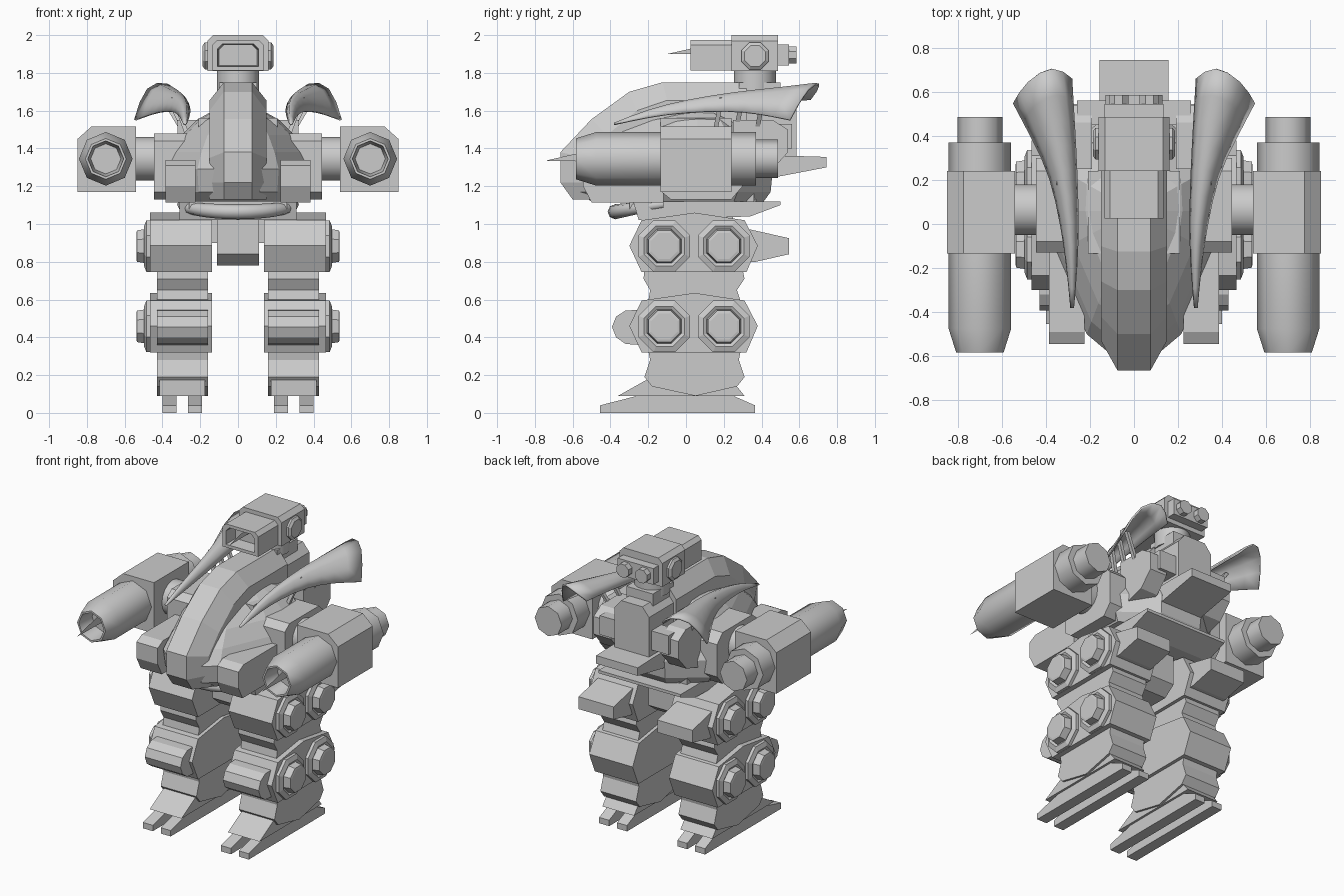
import bpy, bmesh, math
from mathutils import Vector

if "Cube" in bpy.data.objects:
    bpy.data.objects.remove(bpy.data.objects["Cube"])


def loft(name, rings, smooth=None, cap=True):
    bm = bmesh.new()
    vs = [[bm.verts.new(p) for p in r] for r in rings]
    n = len(rings[0])
    for a, b in zip(vs, vs[1:]):
        for i in range(n if cap else n - 1):
            j = (i + 1) % n
            bm.faces.new((a[i], a[j], b[j], b[i]))
    if cap:
        bm.faces.new(vs[0])
        bm.faces.new(vs[-1])
    bmesh.ops.recalc_face_normals(bm, faces=bm.faces)
    me = bpy.data.meshes.new(name)
    bm.to_mesh(me)
    bm.free()
    ob = bpy.data.objects.new(name, me)
    bpy.context.collection.objects.link(ob)
    if smooth:
        bpy.ops.object.select_all(action='DESELECT')
        ob.select_set(True)
        bpy.context.view_layer.objects.active = ob
        bpy.ops.object.shade_smooth_by_angle(angle=math.radians(smooth))
    return ob


def prism(name, yz, x0, x1):
    """Side profile extruded along x."""
    return loft(name, [[(x, y, z) for y, z in yz] for x in (x0, x1)])


def block(name, x0, x1, y0, y1, z0, z1):
    return prism(name, [(y0, z0), (y1, z0), (y1, z1), (y0, z1)], x0, x1)


def turned(name, axis, centre, steps, n=8, phase=0.0, smooth=None):
    """Rings of (position, radius) along an axis through centre."""
    rings = []
    for pos, r in steps:
        ring = []
        for i in range(n):
            t = 2 * math.pi * i / n + phase
            u, v = r * math.cos(t), r * math.sin(t)
            x, y, z = centre
            ring.append({'x': (pos, y + u, z + v), 'y': (x + u, pos, z + v),
                         'z': (x + u, y + v, pos)}[axis])
        rings.append(ring)
    return loft(name, rings, smooth)


def fin(name, pts):
    bm = bmesh.new()
    bm.faces.new([bm.verts.new(p) for p in pts])
    me = bpy.data.meshes.new(name)
    bm.to_mesh(me)
    bm.free()
    bpy.context.collection.objects.link(bpy.data.objects.new(name, me))


E = math.pi / 8

for s, side in ((-1, "left"), (1, "right")):
    def P(name, yz, a, b):
        return prism(f"{side}_{name}", yz, s * a, s * b)

    def B(name, a, b, *r):
        return block(f"{side}_{name}", s * a, s * b, *r)

    # foot: two long toe bars, wedge and shin
    for k, (a, b) in enumerate(((.19, .265), (.325, .40))):
        P(f"toe_{k}", [(-.455, 0), (.365, 0), (.365, .04), (.24, .095), (-.24, .095), (-.455, .04)], a, b)
    P("foot", [(-.36, .09), (.31, .09), (.27, .14), (.27, .18), (-.2, .18)], .175, .415)
    P("shin", [(-.2, .33), (.29, .33), (.28, .28), (.31, .19), (.27, .14), (.05, .09), (-.18, .14), (-.22, .19), (-.19, .28)], .16, .43)

    # knee and thigh housings with paired side discs
    for part, z in (("knee", .32), ("thigh", .745)):
        P(f"{part}_housing", [(-.235, z), (.32, z), (.38, z + .14), (.31, z + .275), (.045, z + .315),
                              (-.235, z + .275), (-.30, z + .14)], .137, .465)
        for k, y in enumerate((-.115, .20)):
            turned(f"{side}_{part}_disc_{k}", 'x', (0, y, z + .138),
                   [(s * .44, .148), (s * .485, .148), (s * .497, .115), (s * .488, .098),
                    (s * .535, .09), (s * .538, .075)], 8, E)
    P("thigh_link", [(-.2, .59), (.29, .59), (.27, .65), (.31, .71), (.30, .76), (-.22, .76), (-.225, .71), (-.19, .65)], .16, .43)
    P("knee_pad", [(-.25, .36), (-.32, .365), (-.37, .40), (-.392, .455), (-.37, .51), (-.32, .542), (-.25, .545)], .16, .43)
    P("thigh_rear_block", [(.30, .98), (.545, .925), (.545, .84), (.37, .80), (.30, .80)], .165, .43)
    P("hip_stub", [(-.05, .9), (.2, .9), (.2, 1.04), (-.05, 1.04)], .1, .16)

    # shoulder, cheek pod, axle
    P("cheek_pod", [(-.545, 1.20), (-.5, 1.115), (-.12, 1.115), (-.12, 1.34), (-.49, 1.34), (-.545, 1.31)], .225, .385)
    P("shoulder", [(-.13, 1.17), (-.08, 1.13), (.24, 1.13), (.30, 1.2), (.30, 1.42), (.24, 1.48), (-.08, 1.48), (-.13, 1.44)], .25, .445)
    B("collar", .06, .21, -.135, .24, 1.3, 1.56)
    turned(f"{side}_arm_axle", 'x', (0, .065, 1.345), [(s * .40, .115), (s * .56, .115)], 16, 0, 40)

    # gun arm
    box = [(.54, 1.17), (.85, 1.17), (.85, 1.45), (.775, 1.517), (.54, 1.517)]
    loft(f"{side}_gun_box", [[(s * x, y, z) for x, z in box] for y in (-.135, .24)])
    c = (s * .70, 0, 1.345)
    turned(f"{side}_gun_barrel", 'y', c, [(-.1, .142), (-.475, .142), (-.583, .108), (-.583, .095), (-.46, .08)], 8, 0, 50)
    turned(f"{side}_gun_rear", 'y', c, [(.2, .142), (.37, .142), (.37, .102), (.487, .102)], 8, 0, 50)
    fin(f"{side}_muzzle_fin", [(c[0], -.46, 1.40), (c[0], -.745, 1.335), (c[0], -.46, 1.33)])

    # curved shoulder blade, open sheet widening to the rear
    secs = [[(.278, -.38, 1.525), (.279, -.38, 1.53), (.282, -.38, 1.53), (.284, -.38, 1.525)],
            [(.262, -.2, 1.565), (.27, -.2, 1.61), (.292, -.2, 1.60), (.30, -.2, 1.565)],
            [(.255, 0, 1.60), (.272, 0, 1.66), (.31, 0, 1.65), (.325, -.02, 1.59)],
            [(.262, .24, 1.63), (.295, .26, 1.705), (.36, .25, 1.69), (.375, .22, 1.60)],
            [(.272, .44, 1.65), (.325, .48, 1.725), (.425, .43, 1.71), (.455, .38, 1.585)],
            [(.285, .66, 1.66), (.365, .73, 1.755), (.49, .65, 1.74), (.545, .55, 1.55)]]
    blade = loft(f"{side}_shoulder_blade", [[(s * x, y, z) for x, y, z in r] for r in secs], None, False)
    m = blade.modifiers.new("smooth", 'SUBSURF')
    m.levels = m.render_levels = 1
    m.boundary_smooth = 'PRESERVE_CORNERS'
    m = blade.modifiers.new("thick", 'SOLIDIFY')
    m.thickness = .012
    m.offset = 0
    for p in blade.data.polygons:
        p.use_smooth = True
    for k, y in enumerate((.14, .25, .36)):
        a, b = Vector((s * .25, y, 1.42)), Vector((s * (.34 + .03 * k), y + .05, 1.67))
        w = .012
        loft(f"{side}_blade_strut_{k}", [[p + Vector(d) for d in ((-w, -w, 0), (w, -w, 0), (w, w, 0), (-w, w, 0))] for p in (a, b)])

    # rear side pods
    P("rear_pod", [(.25, 1.22), (.45, 1.28), (.54, 1.38), (.54, 1.5), (.46, 1.55), (.25, 1.55)], .19, .32)
    B("rear_bracket", .08, .26, .45, .56, 1.40, 1.53)

    # head side disc and rear lens
    turned(f"{side}_head_disc", 'x', (0, .365, 1.89), [(s * .14, .078), (s * .175, .078), (s * .187, .06)], 8, E)
    turned(f"{side}_head_lens", 'y', (s * .07, 0, 1.895), [(.5, .048), (.585, .048)], 8, E)

# pelvis and waist
prism("pelvis_block", [(-.12, 1.08), (-.12, .84), (-.05, .78), (.17, .78), (.25, .84), (.25, 1.08)], -.11, .11)
prism("waist_plate", [(-.28, 1.12), (-.25, 1.02), (.34, 1.04), (.50, 1.10), (.50, 1.12)], -.31, .31)
block("waist_core", -.26, .26, -.3, .36, 1.08, 1.2)

# curved front bumper
ring = []
for i in range(17):
    t = math.pi * i / 16
    cx, cy, cz = -.30 * math.cos(t), -.12 - .255 * math.sin(t), 1.105 - .04 * math.sin(t)
    r = .022 + .018 * math.sin(t)
    d = Vector((-math.cos(t), -math.sin(t), 0))
    ring.append([Vector((cx, cy, cz)) + d * r * math.cos(a) + Vector((0, 0, r * math.sin(a)))
                 for a in (k * math.pi / 4 for k in range(8))])
loft("front_bumper", ring, 50)

# domed torso hull
half = [(.12, -.58), (.215, -.5), (.37, -.14), (.40, .06), (.39, .28), (.16, .46)]
plan = half + [(-x, y) for x, y in reversed(half)]
loft("torso_hull", [[(x * k, .06 + (y - .06) * k, z) for x, y in plan]
                    for z, k in ((1.12, .88), (1.17, .97), (1.29, 1.0), (1.38, .90), (1.47, .75), (1.55, .55), (1.60, .33))])

# central armoured ridge with bevelled flanks
outer = [(-.60, 1.13), (-.665, 1.22), (-.665, 1.38), (-.50, 1.555), (-.30, 1.70), (-.125, 1.75), (.32, 1.75), (.32, 1.13)]
inner = [(-.50, 1.13), (-.53, 1.22), (-.53, 1.35), (-.42, 1.47), (-.26, 1.60), (-.10, 1.655), (.32, 1.655), (.32, 1.13)]
loft("torso_ridge", [[(x, y, z) for y, z in prof] for x, prof in
                     ((-.15, inner), (-.075, outer), (.075, outer), (.15, inner))])

# spine pack and rear shelf
pack = [(-.13, 1.34), (.13, 1.34), (.13, 1.63), (.08, 1.69), (-.08, 1.69), (-.13, 1.63)]
loft("spine_pack", [[(x, y, z) for x, z in pack] for y in (.28, .585)])
block("spine_top", -.10, .10, .28, .50, 1.5, 1.75)
block("rear_hull", -.21, .21, .2, .37, 1.12, 1.4)
prism("rear_shelf", [(.30, 1.36), (.58, 1.36), (.745, 1.355), (.745, 1.30), (.38, 1.23), (.30, 1.23)], -.157, .157)

# head
turned("neck", 'z', (0, .365, 0), [(1.7, .112), (1.82, .112)], 16, 0, 40)
skull = [(-.162, 1.81), (.162, 1.81), (.162, 1.97), (.132, 2.0), (-.132, 2.0), (-.162, 1.97)]
loft("head_box", [[(x, y, z) for x, z in skull] for y in (.24, .487)])


def snout(k):
    w, h, f = .135 * k, .08 * (1 - (1 - k) * 1.3), .025
    return [(-w, 1.893 - h), (w, 1.893 - h), (w, 1.893 + h - f), (w - f, 1.893 + h), (f - w, 1.893 + h), (-w, 1.893 + h - f)]


loft("head_snout", [[(x, y, z) for x, z in snout(k)] for y, k in ((.28, 1), (.025, 1), (.025, .8), (.12, .75))])
fin("head_fin", [(0, .12, 1.95), (0, -.10, 1.90), (0, .12, 1.90)])
block("head_rear_panel", -.135, .135, .47, .545, 1.84, 1.95)
